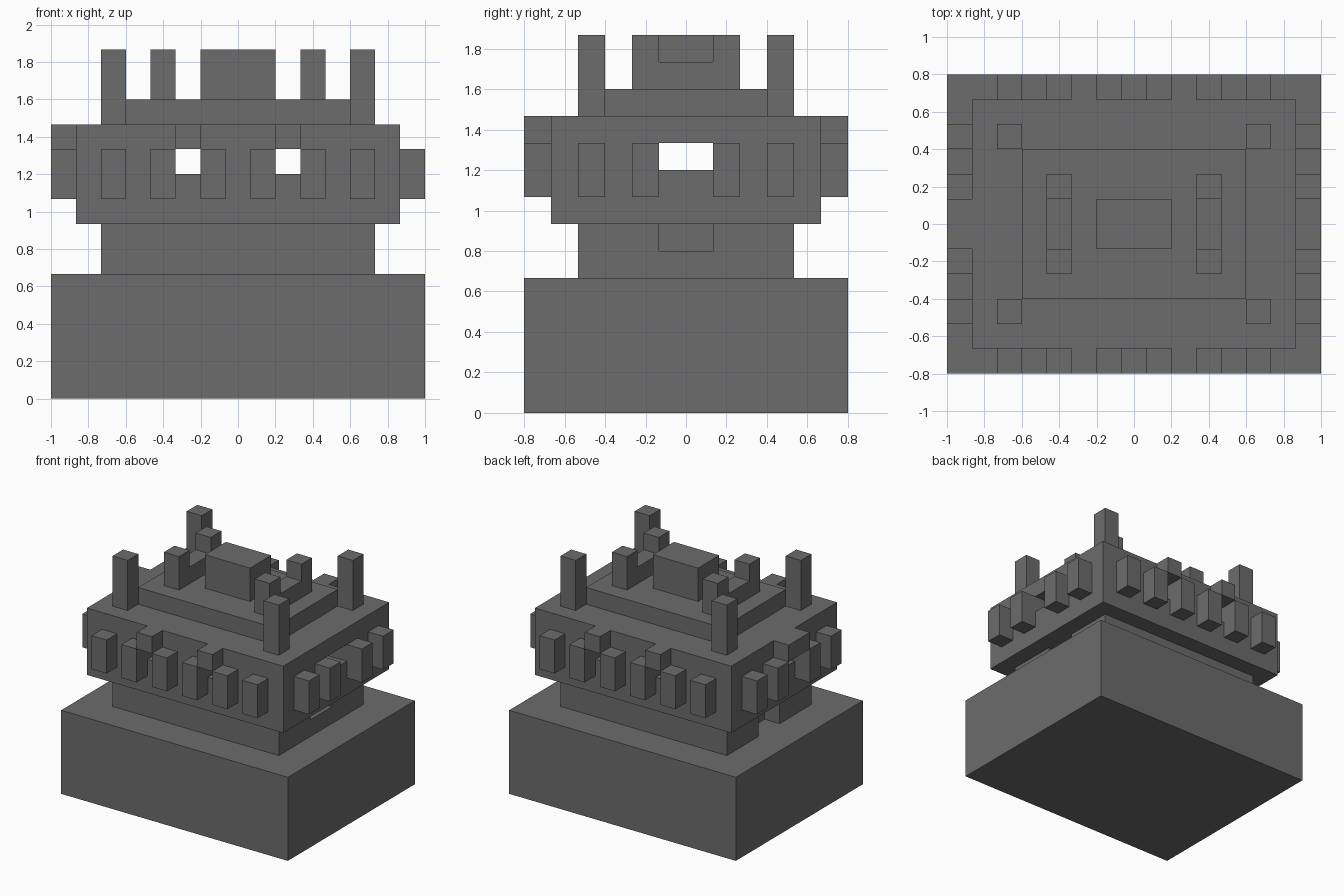
import bpy
import bmesh
from mathutils import Matrix, Vector

if "Cube" in bpy.data.objects:
    bpy.data.objects.remove(bpy.data.objects["Cube"], do_unlink=True)

U = 1 / 15  # one building block step

stone = bpy.data.materials.new("dark_grey_stone")
stone.use_nodes = True
GREY = (0.15, 0.15, 0.15, 1)
stone.diffuse_color = GREY
stone.node_tree.nodes["Principled BSDF"].inputs["Base Color"].default_value = GREY


def boxes(name, *spans):
    """Object of boxes, each given as (x0, x1, y0, y1, z0, z1) in steps."""
    bm = bmesh.new()
    for x0, x1, y0, y1, z0, z1 in spans:
        centre = Vector((x0 + x1, y0 + y1, z0 + z1)) * U / 2
        size = Vector((x1 - x0, y1 - y0, z1 - z0)) * U
        bmesh.ops.create_cube(bm, size=1, matrix=Matrix.LocRotScale(centre, None, size))
    mesh = bpy.data.meshes.new(name)
    bm.to_mesh(mesh)
    bm.free()
    mesh.materials.append(stone)
    obj = bpy.data.objects.new(name, mesh)
    bpy.context.scene.collection.objects.link(obj)
    return obj


def block(name, x, y, z0, z1):
    return boxes(name, (-x, x, -y, y, z0, z1))


def cut(obj, *span):
    """Cut one box out of an object."""
    cutter = boxes("cutter", span)
    cutter.hide_render = True
    mod = obj.modifiers.new("cut", "BOOLEAN")
    mod.operation = "DIFFERENCE"
    mod.solver = "EXACT"
    mod.object = cutter
    bpy.context.view_layer.objects.active = obj
    bpy.ops.object.modifier_apply(modifier=mod.name)
    bpy.data.objects.remove(cutter, do_unlink=True)


# Main storeys
block("base", 15, 12, 0, 10)
neck = block("neck", 11, 8, 10, 14)
head = block("head", 13, 10, 14, 22)
block("upper_step", 9, 6, 22, 24)
block("roof_block", 3, 2, 24, 28)

# Doorway recesses in the neck
cut(neck, -12, -9, -2, 2, 9, 15)
cut(neck, 9, 12, -2, 2, 12, 15)

# Windows running through the head
cut(head, -16, 16, -2, 2, 18, 20)
for x in (-5, 3):
    cut(head, x, x + 2, -16, 16, 18, 20)

# Teeth around the head
for side, y in (("front", -12), ("back", 10)):
    boxes(side + "_teeth", *[(x, x + 2, y, y + 2, 16, 20) for x in range(-11, 10, 4)])
    boxes(side + "_window_lintels", *[(x, x + 2, y, y + 2, 20, 22) for x in (-5, 3)])
for side, x in (("right", -15), ("left", 13)):
    boxes(side + "_teeth", *[(x, x + 2, y, y + 2, 16, 20) for y in (-8, -4, 2, 6)])
boxes("right_window_lintel", (-15, -13, -2, 2, 20, 22))

# Corner posts and notched roof walls
for side, x in (("right", -1), ("left", 1)):
    for end, y in (("front", -1), ("back", 1)):
        boxes(f"{end}_{side}_post", (10 * x - 1, 10 * x + 1, 7 * y - 1, 7 * y + 1, 22, 28))
    wall = boxes(side + "_roof_wall", (6 * x - 1, 6 * x + 1, -4, 4, 24, 28))
    cut(wall, 6 * x - 2, 6 * x + 2, -2, 2, 26, 30)
